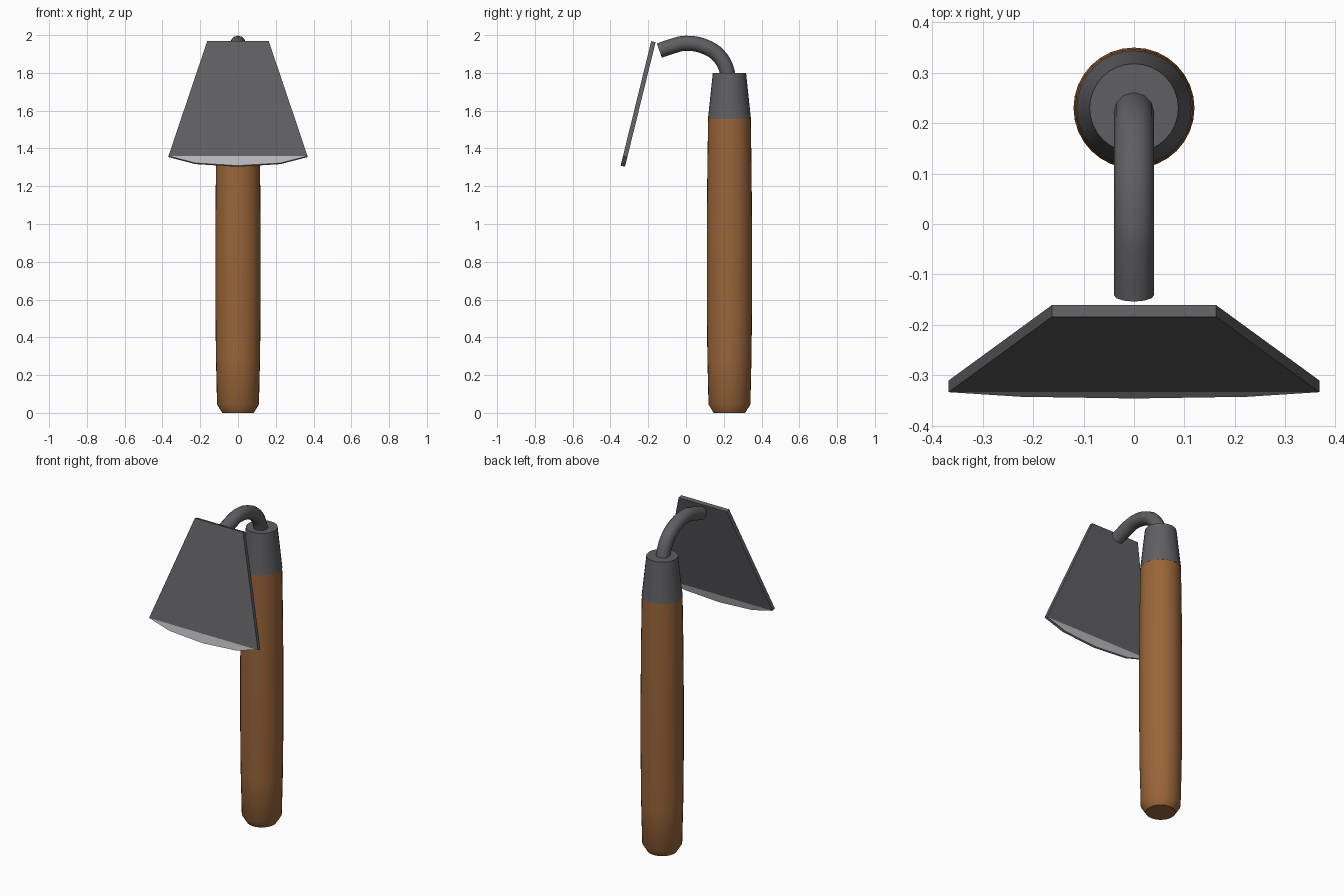
import bpy, bmesh, math
from mathutils import Vector

cube = bpy.data.objects.get("Cube")
if cube:
    bpy.data.objects.remove(cube, do_unlink=True)

AXIS_Y = 0.23


def material(name, rgb):
    m = bpy.data.materials.new(name)
    m.use_nodes = True
    m.diffuse_color = (*rgb, 1)
    m.node_tree.nodes["Principled BSDF"].inputs["Base Color"].default_value = (*rgb, 1)
    return m


wood = material("brown wood", (0.32, 0.13, 0.042))
iron = material("dark iron", (0.115, 0.115, 0.122))
steel = material("bright steel", (0.48, 0.48, 0.51))


def mesh_object(name, bm, *mats):
    bmesh.ops.recalc_face_normals(bm, faces=bm.faces)
    me = bpy.data.meshes.new(name)
    bm.to_mesh(me)
    bm.free()
    for m in mats:
        me.materials.append(m)
    ob = bpy.data.objects.new(name, me)
    bpy.context.collection.objects.link(ob)
    return ob


def select_only(ob):
    bpy.ops.object.select_all(action='DESELECT')
    ob.select_set(True)
    bpy.context.view_layer.objects.active = ob


def smooth(ob):
    select_only(ob)
    bpy.ops.object.shade_smooth_by_angle(angle=math.radians(40))


def lathe(name, profile, mat, sides=32):
    """Turned solid from (radius, height) pairs."""
    bm = bmesh.new()
    rings = []
    for r, z in profile:
        rings.append([bm.verts.new((r * math.cos(a), AXIS_Y + r * math.sin(a), z))
                      for a in (math.tau * i / sides for i in range(sides))])
    for low, high in zip(rings, rings[1:]):
        for i in range(sides):
            j = (i + 1) % sides
            bm.faces.new((low[i], low[j], high[j], high[i]))
    bm.faces.new(rings[0])
    bm.faces.new(rings[-1])
    ob = mesh_object(name, bm, mat)
    smooth(ob)
    return ob


# Wooden handle with a chamfered foot and a slight swell
lathe("handle", [(0.083, 0), (0.111, 0.045), (0.117, 0.3), (0.12, 0.6),
                 (0.12, 0.95), (0.117, 1.3), (0.113, 1.56)], wood)

# Tapered collar
lathe("collar", [(0.114, 1.555), (0.088, 1.8)], iron)

# Bent neck swept along a smooth path
path = [(0.226, 1.76), (0.217, 1.81), (0.185, 1.877), (0.12, 1.93),
        (0, 1.957), (-0.07, 1.942), (-0.141, 1.918)]
curve = bpy.data.curves.new("neck", 'CURVE')
curve.dimensions = '3D'
curve.bevel_depth = 0.04
curve.bevel_resolution = 4
curve.resolution_u = 4
curve.use_fill_caps = True
spline = curve.splines.new('BEZIER')
spline.bezier_points.add(len(path) - 1)
for p, (y, z) in zip(spline.bezier_points, path):
    p.co = (0, y, z)
    p.handle_left_type = p.handle_right_type = 'AUTO'
curve.materials.append(iron)
neck = bpy.data.objects.new("neck", curve)
bpy.context.collection.objects.link(neck)
select_only(neck)
bpy.ops.object.convert(target='MESH')
smooth(bpy.context.view_layer.objects.active)

# Tilted blade plate: trapezoid body plus a bright bowed cutting edge
TOP, EDGE = 1.968, 1.36
SLOPE = 0.246
THICK = Vector((0, 0.023, -0.006))


def on_blade(x, z):
    return (x, -0.184 - SLOPE * (TOP - z), z)


bm = bmesh.new()
body = [bm.verts.new(on_blade(x, z)) for x, z in
        ((-0.368, EDGE), (0.368, EDGE), (0.163, TOP), (-0.163, TOP))]
rim = [bm.verts.new(on_blade(x, z)) for x, z in
       ((-0.225, 1.323), (0, 1.309), (0.225, 1.323))]
bm.faces.new(body)
bm.faces.new([body[0], *rim, body[1]])
extruded = bmesh.ops.extrude_face_region(bm, geom=bm.faces[:], use_keep_orig=True)
bmesh.ops.translate(bm, vec=THICK,
                    verts=[g for g in extruded["geom"] if isinstance(g, bmesh.types.BMVert)])
for f in bm.faces:
    f.material_index = 1 if f.calc_center_median().z < EDGE - 0.005 else 0
mesh_object("blade", bm, iron, steel)
